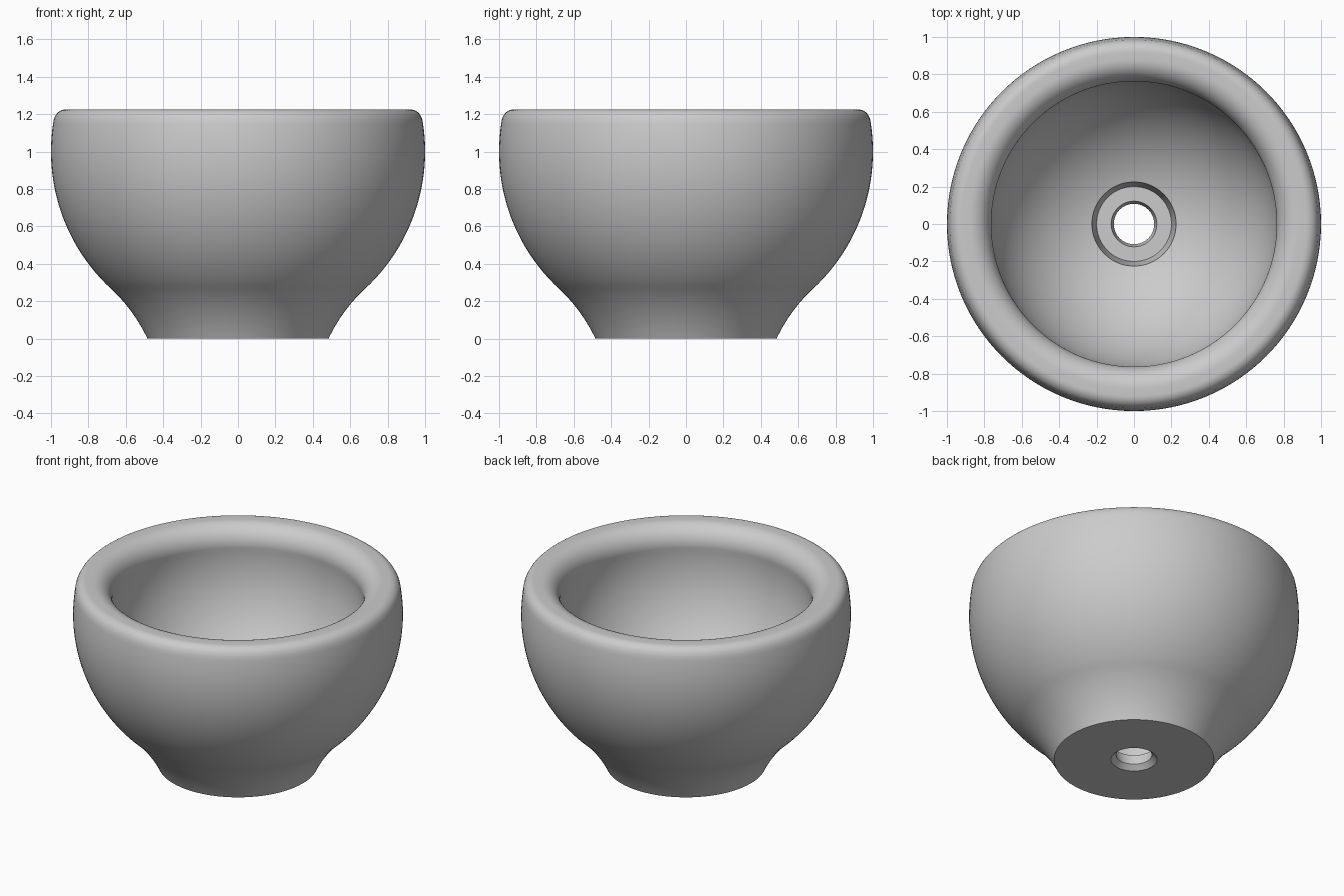
import bpy, bmesh
from math import radians, sin, cos, pi

cube = bpy.data.objects.get("Cube")
if cube:
    bpy.data.objects.remove(cube, do_unlink=True)


def arc(r, z, rad_r, rad_z, start, end, steps):
    """Points (radius, height) along an elliptical arc, angles in degrees."""
    angles = [radians(start + (end - start) * i / steps) for i in range(steps + 1)]
    return [(r + rad_r * cos(a), z + rad_z * sin(a)) for a in angles]


# Drain hole: recessed seat, slightly tapered bore, flared bottom mouth
profile = [(0.225, 0.255), (0.2, 0.1), (0.122, 0.1), (0.108, 0.03), (0.14, 0.0)]
# Flared foot, curving in to meet the round body
profile += arc(1.29, -0.383, 0.892, 0.892, 154.6, 133, 14)
# Round outer body
profile += arc(0, 1.0, 1.0, 1.0, -47, 10, 36)[1:]
# Rounded outer rim corner, then the rolled inner lip
profile += arc(0.92, 1.16, 0.065, 0.065, 10, 90, 10)[1:]
profile += arc(0.88, 1.1, 0.117, 0.125, 90, 187, 18)
# Round cavity, down to the edge of the seat
profile += arc(0, 0.991, 0.77, 0.77, 7, -73, 40)[1:-1]

# Turn the closed profile around the vertical axis
bm = bmesh.new()
verts = [bm.verts.new((r, 0, z)) for r, z in profile]
edges = [bm.edges.new((v, verts[i - 1])) for i, v in enumerate(verts)]
bmesh.ops.spin(bm, geom=verts + edges, cent=(0, 0, 0), axis=(0, 0, 1),
               angle=2 * pi, steps=128, use_merge=True)
bmesh.ops.remove_doubles(bm, verts=bm.verts, dist=0.0002)
bmesh.ops.recalc_face_normals(bm, faces=bm.faces)
mesh = bpy.data.meshes.new("bowl")
bm.to_mesh(mesh)
bm.free()

bowl = bpy.data.objects.new("bowl", mesh)
bpy.context.collection.objects.link(bowl)

# Plain grey
grey = bpy.data.materials.new("light_grey")
grey.use_nodes = True
colour = (0.6, 0.6, 0.6, 1)
grey.diffuse_color = colour
grey.node_tree.nodes["Principled BSDF"].inputs["Base Color"].default_value = colour
mesh.materials.append(grey)

bpy.ops.object.select_all(action="DESELECT")
bowl.select_set(True)
bpy.context.view_layer.objects.active = bowl
bpy.ops.object.shade_smooth_by_angle(angle=radians(30))
